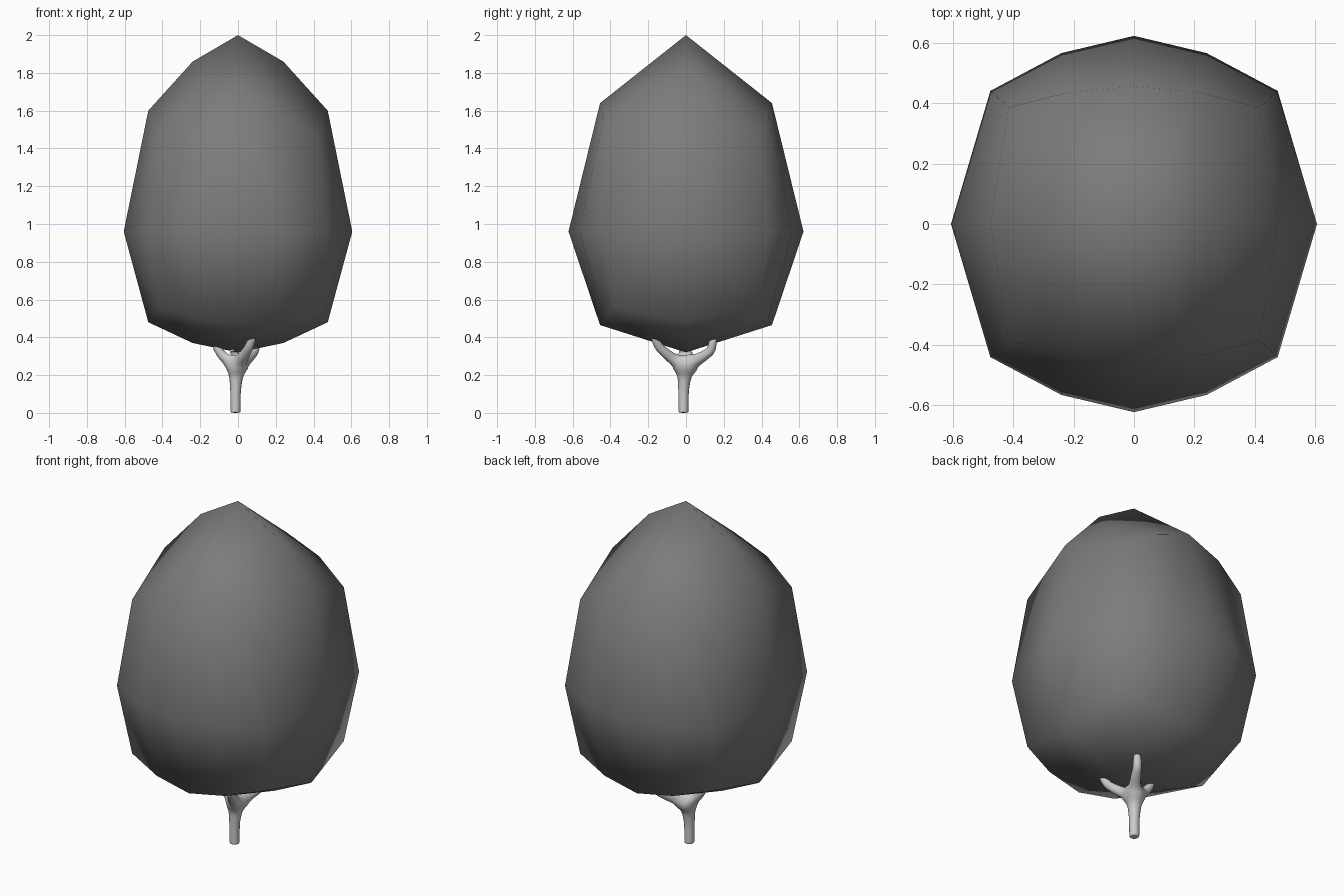
import bpy, bmesh

if "Cube" in bpy.data.objects:
    bpy.data.objects.remove(bpy.data.objects["Cube"])


def link(name, bm):
    me = bpy.data.meshes.new(name)
    bm.to_mesh(me)
    bm.free()
    ob = bpy.data.objects.new(name, me)
    bpy.context.collection.objects.link(ob)
    return ob


# Crown: one quarter of a coarse subdivided box, mirrored in x and y
top = [(0, 0, 2), (.24, 0, 1.86), (.475, 0, 1.6),
       (0, .455, 1.64), (.22, .435, 1.57), (.415, .385, 1.46)]
mid = [(0, .622, .96), (.24, .565, .96), (.475, .44, .96), (.605, 0, .96)]
low = [(0, 0, .32), (.24, 0, .37), (.475, 0, .48),
       (0, .455, .465), (.22, .435, .5), (.415, .385, .56)]
bm = bmesh.new()
t, m, b = [[bm.verts.new(p) for p in row] for row in (top, mid, low)]
for cap in (t, b):
    for i in (0, 1):
        bm.faces.new((cap[i], cap[i + 1], cap[i + 4], cap[i + 3]))
        bm.faces.new((cap[i + 3], cap[i + 4], m[i + 1], m[i]))
    bm.faces.new((cap[5], cap[2], m[3], m[2]))
bmesh.ops.recalc_face_normals(bm, faces=bm.faces)
if sum(f.normal.dot(f.calc_center_median()) for f in bm.faces if f.normal.y > .5) < 0:
    bmesh.ops.reverse_faces(bm, faces=bm.faces)
for f in bm.faces:
    f.smooth = True
crown = link("crown", bm)
mirror = crown.modifiers.new("mirror", 'MIRROR')
mirror.use_axis = (True, True, False)
mat = bpy.data.materials.new("dark_foliage")
mat.diffuse_color = (.2, .2, .2, 1)
mat.use_nodes = True
mat.node_tree.nodes["Principled BSDF"].inputs["Base Color"].default_value = mat.diffuse_color
crown.data.materials.append(mat)

# Trunk: skinned skeleton with a leader and three branches
bm = bmesh.new()
skin = bm.verts.layers.skin.verify()


def chain(start, points):
    for x, y, z, r in points:
        v = bm.verts.new((x, y, z))
        v[skin].radius = (r, r)
        if start:
            bm.edges.new((start, v))
        else:
            v[skin].use_root = True
        start = v
    return start


fork = chain(None, [(-.013, -.013, 0, .028), (-.013, -.013, .006, .028),
                    (-.013, -.013, .12, .03), (-.01, -.008, .2, .04),
                    (-.008, -.003, .25, .045)])
chain(fork, [(-.02, -.005, .33, .027), (-.02, -.005, .43, .025)])
chain(fork, [(.03, -.09, .3, .03), (.06, -.145, .35, .025), (.08, -.17, .41, .022)])
chain(fork, [(.06, .085, .295, .03), (.09, .135, .33, .025), (.1, .145, .4, .022)])
chain(fork, [(-.085, .0, .305, .027), (-.115, 0, .35, .022), (-.125, 0, .4, .02)])
trunk = link("trunk", bm)
sk = trunk.modifiers.new("skin", 'SKIN')
sk.use_smooth_shade = True
sub = trunk.modifiers.new("smooth", 'SUBSURF')
sub.levels = sub.render_levels = 2
